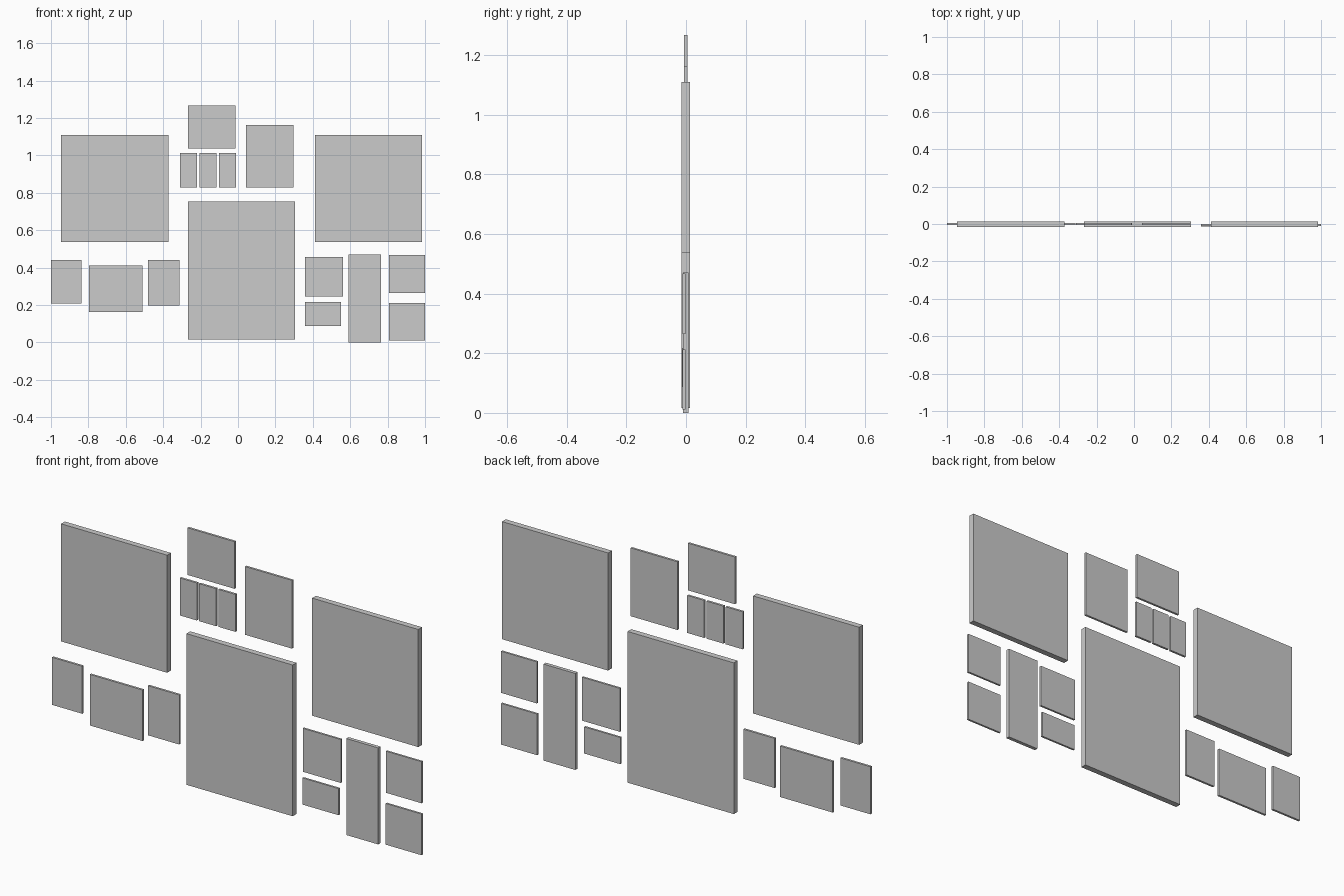
import bpy

if "Cube" in bpy.data.objects:
    bpy.data.objects.remove(bpy.data.objects["Cube"])


def panel(name, x0, x1, z0, z1, y0=-0.006, y1=0.005):
    """Flat rectangular wall panel spanning the given extents."""
    bpy.ops.mesh.primitive_cube_add(
        size=1, location=((x0 + x1) / 2, (y0 + y1) / 2, (z0 + z1) / 2))
    ob = bpy.context.object
    ob.name = name
    ob.scale = (x1 - x0, y1 - y0, z1 - z0)
    bpy.ops.object.transform_apply(location=False, rotation=False, scale=True)
    return ob


# Three thick large canvases
THICK = (-0.015, 0.014)
panel("large_canvas_left", -0.945, -0.372, 0.536, 1.110, *THICK)
panel("large_canvas_right", 0.411, 0.984, 0.536, 1.110, *THICK)
panel("large_canvas_centre", -0.268, 0.306, 0.017, 0.755, *THICK)

# Top cluster
panel("top_picture_wide", -0.268, -0.014, 1.038, 1.268)
panel("top_picture_tall", 0.043, 0.296, 0.829, 1.162)
for i in range(3):
    x = -0.310 + i * 0.104
    panel(f"top_picture_small_{i + 1}", x, x + 0.092, 0.829, 1.012)

# Lower left row
panel("left_picture_outer", -1.0, -0.837, 0.208, 0.440)
panel("left_picture_middle", -0.796, -0.511, 0.162, 0.411)
panel("left_picture_inner", -0.482, -0.313, 0.198, 0.440)

# Lower right cluster
panel("right_picture_inner_upper", 0.357, 0.562, 0.246, 0.458, -0.010, 0.0)
panel("right_picture_inner_lower", 0.357, 0.552, 0.087, 0.217, -0.013, -0.003)
panel("right_picture_tall", 0.592, 0.764, 0.0, 0.471, -0.010, 0.008)
panel("right_picture_outer_upper", 0.806, 1.0, 0.264, 0.467, -0.011, -0.001)
panel("right_picture_outer_lower", 0.806, 1.0, 0.011, 0.212, -0.012, -0.002)
